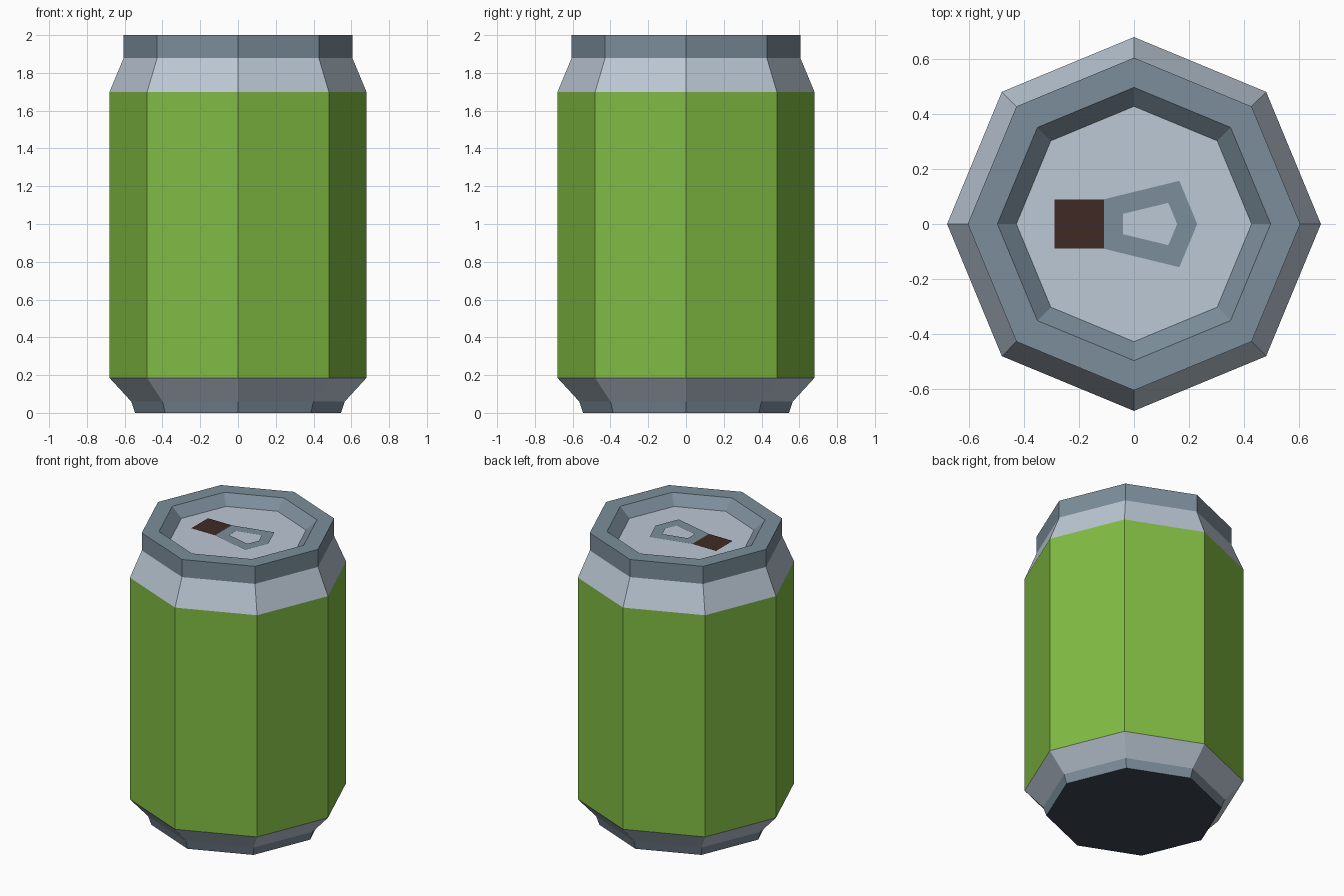
import bpy, bmesh
from math import cos, sin, tau

if "Cube" in bpy.data.objects:
    bpy.data.objects.remove(bpy.data.objects["Cube"])

SIDES = 8
LID_Z = 1.935


def material(name, srgb):
    m = bpy.data.materials.new(name)
    m.diffuse_color = [c ** 2.2 for c in srgb] + [1]
    m.use_nodes = True
    m.node_tree.nodes["Principled BSDF"].inputs["Base Color"].default_value = m.diffuse_color
    return m


green = material("green_paint", (0.50, 0.73, 0.27))
silver = material("light_metal", (0.73, 0.78, 0.83))
steel = material("rim_metal", (0.48, 0.55, 0.60))
dark = material("dark_metal", (0.25, 0.29, 0.33))
brown = material("opening_brown", (0.26, 0.18, 0.16))


def finish(bm, name, mat):
    me = bpy.data.meshes.new(name)
    bm.to_mesh(me)
    bm.free()
    me.materials.append(mat)
    ob = bpy.data.objects.new(name, me)
    bpy.context.collection.objects.link(ob)
    return ob


def ring(bm, r, z):
    return [bm.verts.new((r * cos(tau * i / SIDES), r * sin(tau * i / SIDES), z))
            for i in range(SIDES)]


def bridge(bm, a, b):
    n = len(a)
    for i in range(n):
        j = (i + 1) % n
        bm.faces.new((a[i], a[j], b[j], b[i]))


def lathe(name, profile, mat):
    """Octagonal band through (radius, height) points."""
    bm = bmesh.new()
    rings = [ring(bm, r, z) for r, z in profile]
    for a, b in zip(rings, rings[1:]):
        bridge(bm, a, b)
    return finish(bm, name, mat)


def disc(name, r, z, mat, down=False):
    bm = bmesh.new()
    v = ring(bm, r, z)
    bm.faces.new(v[::-1] if down else v)
    return finish(bm, name, mat)


def loop(bm, pts, z):
    return [bm.verts.new((x, y, z)) for x, y in pts]


# Can shell, bottom to top
disc("base", 0.545, 0, dark, down=True)
lathe("base_ring", [(0.545, 0), (0.565, 0.06)], steel)
lathe("lower_taper", [(0.565, 0.06), (0.68, 0.185)], silver)
lathe("body", [(0.68, 0.185), (0.68, 1.70)], green)
lathe("shoulder", [(0.68, 1.70), (0.605, 1.88)], silver)
lathe("top_rim", [(0.605, 1.88), (0.605, 2), (0.497, 2), (0.428, LID_Z)], steel)
disc("lid", 0.428, LID_Z, silver)

# Drinking opening
bm = bmesh.new()
bm.faces.new(loop(bm, [(-0.29, -0.09), (-0.11, -0.09), (-0.11, 0.09), (-0.29, 0.09)],
                  LID_Z + 0.004))
finish(bm, "opening", brown)

# Pull tab with finger hole
bm = bmesh.new()
outer = loop(bm, [(-0.11, -0.09), (0.165, -0.157), (0.23, 0), (0.165, 0.157), (-0.11, 0.09)],
             LID_Z + 0.004)
inner = loop(bm, [(-0.04, -0.037), (0.125, -0.077), (0.157, 0), (0.125, 0.077), (-0.04, 0.037)],
             LID_Z + 0.004)
bridge(bm, outer, inner)
finish(bm, "pull_tab", steel)
